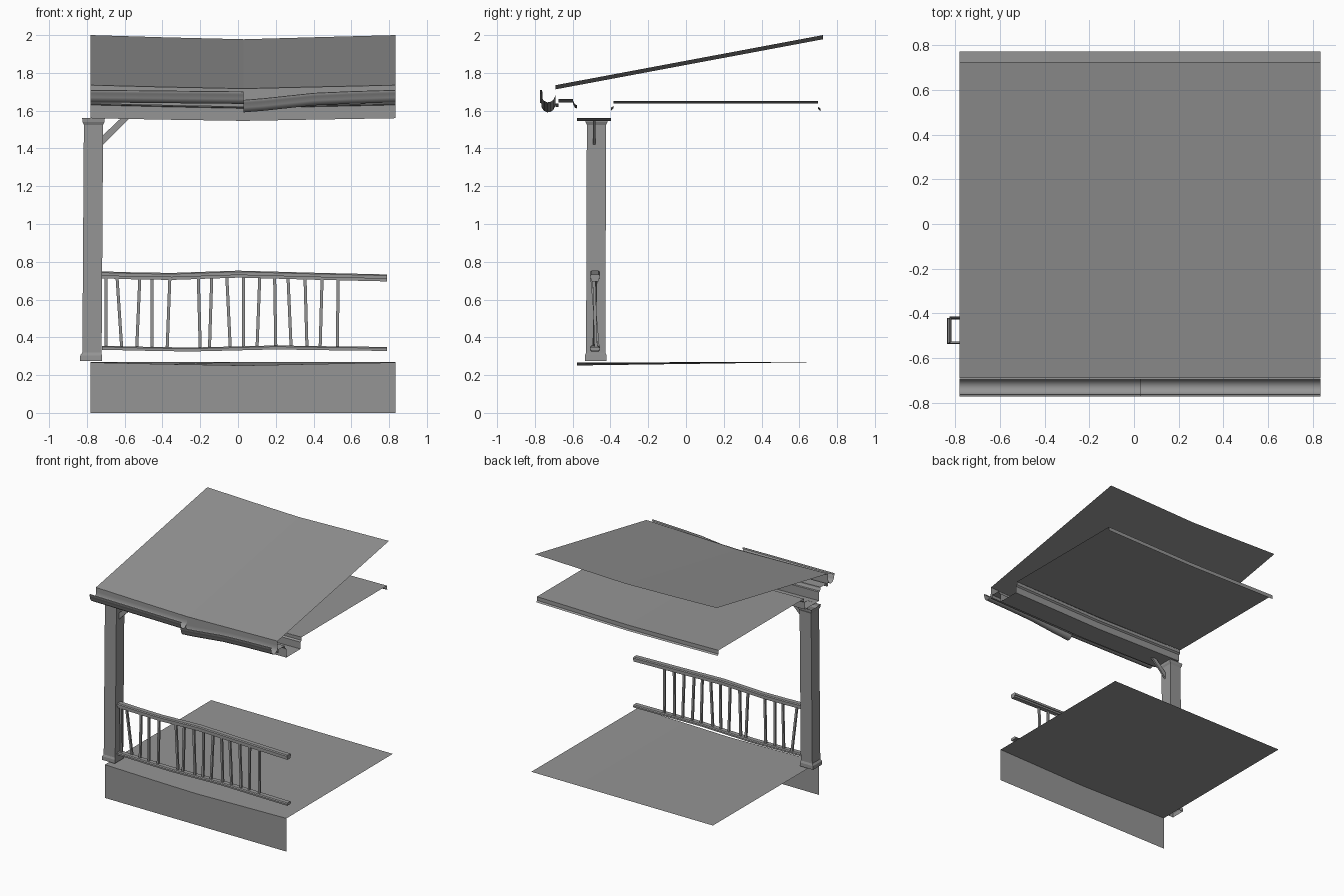
import bpy
import random
from mathutils import Vector

random.seed(4)
if "Cube" in bpy.data.objects:
    bpy.data.objects.remove(bpy.data.objects["Cube"])

grey = bpy.data.materials.new("plain grey")
grey.use_nodes = True
COLOUR = (0.3, 0.3, 0.3, 1)
grey.diffuse_color = COLOUR
grey.node_tree.nodes["Principled BSDF"].inputs["Base Color"].default_value = COLOUR

LEFT, RIGHT, MID = -0.78, 0.835, 0.03


def make(name, verts, faces, smooth=False):
    mesh = bpy.data.meshes.new(name)
    mesh.from_pydata(verts, [], faces)
    mesh.materials.append(grey)
    obj = bpy.data.objects.new(name, mesh)
    bpy.context.collection.objects.link(obj)
    if smooth:
        bpy.ops.object.select_all(action="DESELECT")
        obj.select_set(True)
        bpy.context.view_layer.objects.active = obj
        bpy.ops.object.shade_smooth_by_angle(angle=0.9)
    return obj


def skin(rings, closed):
    """Join rows of points with quads."""
    n = len(rings[0])
    verts = [p for ring in rings for p in ring]
    faces = []
    for i in range(len(rings) - 1):
        for j in range(n if closed else n - 1):
            k = (j + 1) % n
            faces.append((i * n + j, (i + 1) * n + j, (i + 1) * n + k, i * n + k))
    return verts, faces


def sweep(name, profile, sag, closed=False, smooth=False):
    """Run a (y, z) profile along x, dropping it by the (x, dz) stations."""
    rings = [[(x, y, z + dz) for y, z in profile] for x, dz in sag]
    verts, faces = skin(rings, closed)
    if closed:
        n = len(profile)
        faces += [tuple(reversed(range(n))), tuple(range(len(verts) - n, len(verts)))]
    return make(name, verts, faces, smooth)


def post_rings(name, levels, capped=False):
    """Square tube through (centre, half width) levels."""
    corners = ((-1, -1), (-1, 1), (1, 1), (1, -1))
    rings = [[Vector(c) + Vector((sx * h, sy * h, 0)) for sx, sy in corners]
             for c, h in levels]
    verts, faces = skin(rings, True)
    faces = [tuple(reversed(f)) for f in faces]
    if capped:
        n = len(verts)
        faces += [(0, 1, 2, 3), (n - 1, n - 2, n - 3, n - 4)]
    return make(name, verts, faces)


def dip(depth):
    """Gentle sag between the two ends."""
    return [(LEFT, 0), (-0.38, -depth * 0.55), (MID, -depth),
            (0.42, -depth * 0.5), (RIGHT, 0)]


def interp(stations, x):
    for (a, u), (b, v) in zip(stations, stations[1:]):
        if x <= b:
            return u + (v - u) * (x - a) / (b - a)
    return stations[-1][1]


# Roof sheet
sweep("roof", [(-0.69, 1.735), (0.725, 2.0)], dip(0.022))

# Floor: sags at the front edge, level at the back
floor_rows = [[(x, -0.577, 0.267 + dz), (x, 0.773, 0.27)] for x, dz in dip(0.016)]
make("floor", *skin(floor_rows, False))
skirt_rows = [[(x, -0.577, 0), (x, -0.577, 0.267 + dz)] for x, dz in dip(0.016)]
make("floor_skirt", *skin(skirt_rows, False))

# Ceiling with a small moulding at the back
sweep("ceiling", [(0.712, 1.61), (0.7, 1.62), (0.7, 1.65), (-0.385, 1.65)], dip(0.012))

# Beam, open on top
sweep("beam", [(-0.385, 1.65), (-0.385, 1.625), (-0.397, 1.615), (-0.397, 1.56),
               (-0.578, 1.56), (-0.578, 1.63)], dip(0.014))

# Eave soffit and fascia
sweep("eave", [(-0.578, 1.63), (-0.588, 1.634), (-0.597, 1.652), (-0.597, 1.662),
               (-0.675, 1.662), (-0.675, 1.638), (-0.69, 1.638), (-0.69, 1.735)], dip(0.018))

# Gutter in two lengths, the right one hanging loose at the middle
gutter = [(-0.692, 1.705), (-0.692, 1.68), (-0.702, 1.657), (-0.718, 1.646),
          (-0.735, 1.644), (-0.752, 1.652), (-0.764, 1.67), (-0.766, 1.69),
          (-0.772, 1.695), (-0.772, 1.708), (-0.764, 1.71), (-0.76, 1.7)]
sweep("gutter_left", gutter, [(LEFT, 0), (-0.38, -0.004), (MID, -0.008)], smooth=True)
sweep("gutter_right", gutter, [(MID, -0.053), (0.14, -0.044), (0.27, -0.03), (0.4, -0.016),
                               (0.6, -0.007), (RIGHT, 0)], smooth=True)

# Hollow post with a flared foot and cap
foot, top = (-0.778, -0.478), (-0.765, -0.474)
post_rings("post", [((*foot, 0.276), 0.058), ((*foot, 0.305), 0.057),
                    ((-0.773, -0.478, 0.32), 0.051), ((*top, 1.525), 0.051),
                    ((*top, 1.54), 0.058), ((*top, 1.56), 0.06)])

# Diagonal bracket between post and beam
outline = [(-0.715, 1.42), (-0.575, 1.56), (-0.62, 1.56), (-0.715, 1.47)]
bracket_rows = [[(x, y, z) for x, z in outline] for y in (-0.492, -0.478)]
verts, faces = skin(bracket_rows, True)
make("bracket", verts, [f[::-1] for f in faces] + [(0, 1, 2, 3), (7, 6, 5, 4)])


# Rails
def rail_profile(low, shoulder, high, wide, narrow):
    """Narrow stem under a wider, bevelled cap."""
    half = [(narrow, low), (narrow, shoulder), (wide, shoulder),
            (wide, high - 0.006), (wide - 0.008, high)]
    yc = -0.482
    return [(yc - w, z) for w, z in half] + [(yc + w, z) for w, z in reversed(half)]


top_wave = [(-0.72, 0), (-0.55, -0.005), (-0.35, -0.008), (-0.15, -0.001), (0, 0.004),
            (0.15, 0), (0.4, -0.007), (0.79, -0.016)]
low_wave = [(-0.72, 0), (-0.45, -0.006), (-0.25, -0.009), (0, -0.003), (0.2, 0.002),
            (0.45, -0.002), (0.79, -0.006)]
sweep("top_rail", rail_profile(0.712, 0.726, 0.749, 0.026, 0.018), top_wave, closed=True)
sweep("bottom_rail", rail_profile(0.334, 0.34, 0.355, 0.026, 0.022), low_wave, closed=True)

# Crooked balusters: (centre, sideways lean), one missing
balusters = [(-0.7, 0), (-0.628, -0.012), (-0.528, 0.008), (-0.455, 0), (-0.368, 0.007),
             (-0.205, -0.005), (-0.145, 0.006), (-0.05, -0.009), (MID, 0), (0.108, 0.007),
             (0.197, -0.003), (0.273, -0.008), (0.36, -0.005), (0.44, 0.005), (0.528, 0.002)]
for i, (x, lean) in enumerate(balusters):
    tilt = -0.016 if i == 1 else random.uniform(-0.006, 0.006)
    ends = [((x - lean, -0.482 - tilt, 0.35 + interp(low_wave, x)), 0.008),
            ((x + lean, -0.482 + tilt, 0.715 + interp(top_wave, x)), 0.008)]
    post_rings(f"baluster_{i + 1}", ends, capped=True)
